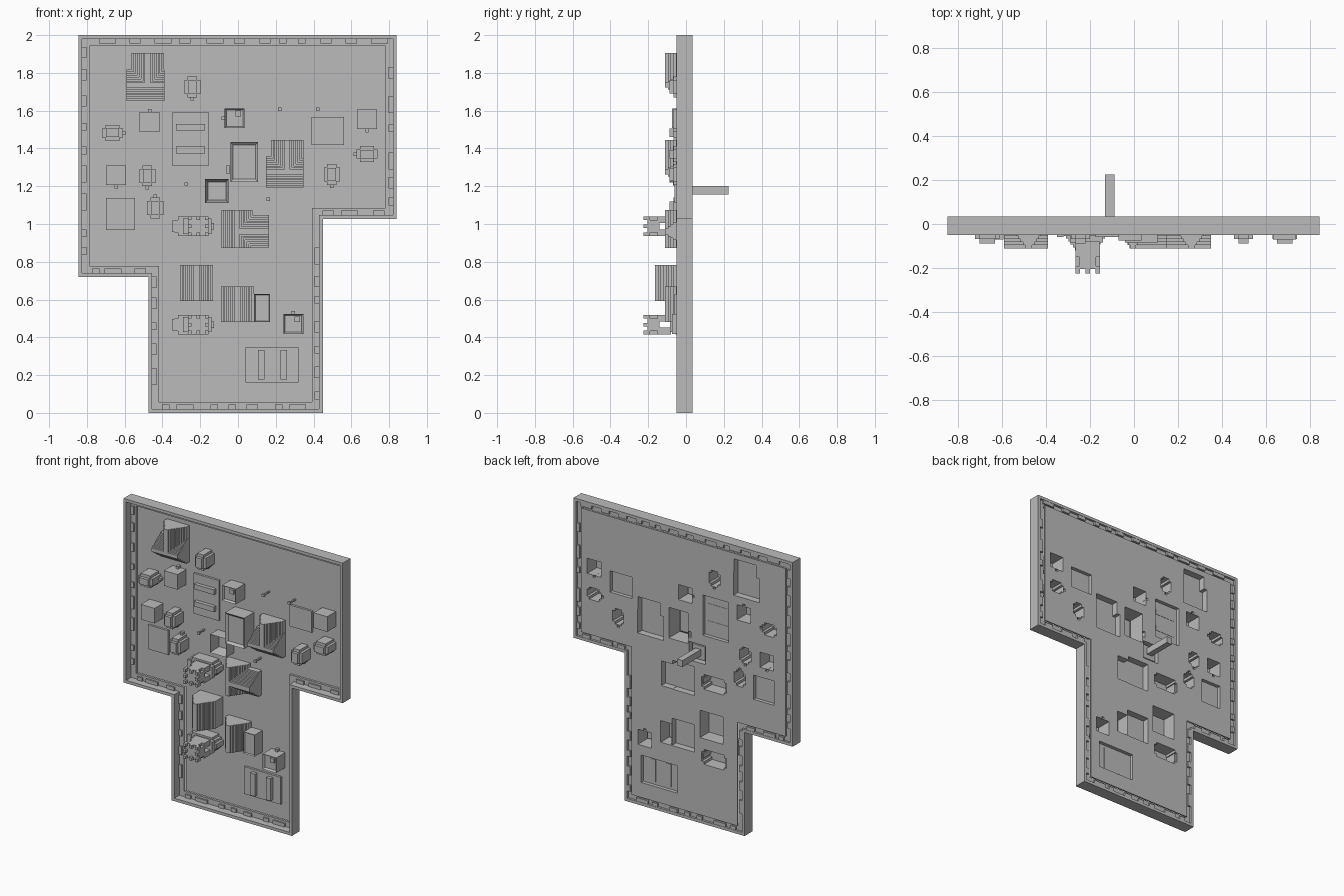
import bpy, bmesh, random

cube = bpy.data.objects.get("Cube")
if cube:
    bpy.data.objects.remove(cube, do_unlink=True)
random.seed(4)

grey = bpy.data.materials.new("plain grey")
grey.use_nodes = True
tone = (0.5, 0.5, 0.5, 1)
grey.diffuse_color = tone
grey.node_tree.nodes["Principled BSDF"].inputs["Base Color"].default_value = tone

BACK, FLOOR = 0.035, 0.025
pockets = []


def add_object(name, bm):
    mesh = bpy.data.meshes.new(name)
    bm.to_mesh(mesh)
    bm.free()
    mesh.materials.append(grey)
    ob = bpy.data.objects.new(name, mesh)
    bpy.context.collection.objects.link(ob)
    return ob


def prism(name, poly, front, back=BACK, open_back=False, inset=None):
    """Extrude an x-z outline along y, with an optional sunken front."""
    bm = bmesh.new()
    f = [bm.verts.new((x, front, z)) for x, z in poly]
    b = [bm.verts.new((x, back, z)) for x, z in poly]
    cap = bm.faces.new(f)
    if not open_back:
        bm.faces.new(b[::-1])
    for i in range(len(poly)):
        j = (i + 1) % len(poly)
        bm.faces.new((f[i], b[i], b[j], f[j]))
    bm.normal_update()
    if inset:
        bmesh.ops.inset_region(bm, faces=[cap], thickness=inset[0], depth=-inset[1])
    return add_object(name, bm)


def shell(name, poly, front, inset=None):
    """Hollow housing, open behind through the floor panel."""
    pockets.append(poly)
    return prism(name, poly, front, BACK, True, inset)


def rect(cx, cz, w, h):
    w, h = w / 2, h / 2
    return [(cx - w, cz - h), (cx + w, cz - h), (cx + w, cz + h), (cx - w, cz + h)]


def plus(cx, cz, w, h, n):
    pts = []
    for sx, sz in ((-1, -1), (1, -1), (1, 1), (-1, 1)):
        a = (cx + sx * w / 2, cz + sz * (h / 2 - n))
        m = (cx + sx * (w / 2 - n), cz + sz * (h / 2 - n))
        c = (cx + sx * (w / 2 - n), cz + sz * h / 2)
        pts += [a, m, c] if sx == sz else [c, m, a]
    return pts


def offset(poly, t):
    """Move a rectangular-cornered outline inwards."""
    out = []
    n = len(poly)
    for i, (x, z) in enumerate(poly):
        px, pz = poly[i - 1]
        qx, qz = poly[(i + 1) % n]
        sign = lambda v: (v > 0) - (v < 0)
        nx = -sign(z - pz) - sign(qz - z)
        nz = sign(x - px) + sign(qx - x)
        out.append((x + t * nx, z + t * nz))
    return out


def ring(name, a, b, front, back):
    bm = bmesh.new()
    loops = [[bm.verts.new((x, y, z)) for x, z in p]
             for p, y in ((a, front), (b, front), (b, back), (a, back))]
    for k in range(4):
        p, q = loops[k], loops[(k + 1) % 4]
        for i in range(len(a)):
            j = (i + 1) % len(a)
            bm.faces.new((p[i], p[j], q[j], q[i]))
    bmesh.ops.recalc_face_normals(bm, faces=bm.faces)
    return add_object(name, bm)


# Case: outer wall, recessed edge channel and locating tabs
outline = [(-.475, 0), (.45, 0), (.45, 1.027), (.84, 1.027),
           (.84, 2), (-.845, 2), (-.845, .72), (-.475, .72)]
ring("outer_wall", outline, offset(outline, .02), -.05, BACK)
ring("edge_channel", offset(outline, .02), offset(outline, .058), .005, .02)
track = offset(outline, .032)
for i, (x, z) in enumerate(track):
    qx, qz = track[(i + 1) % len(track)]
    length = abs(qx - x) + abs(qz - z)
    dx, dz = (qx - x) / length, (qz - z) / length
    t = .06
    while t < length - .06:
        size = random.choice((.04, .06, .09))
        prism("edge_tab", rect(x + dx * t, z + dz * t, abs(dx) * size + abs(dz) * .024,
                               abs(dz) * size + abs(dx) * .024), -.005, .033)
        t += size + random.uniform(.05, .09)
floor = prism("floor_panel", offset(outline, .056), FLOOR)


# Terraced housings
def terraces(name, outline_at, front):
    layers, rise = 7, .014
    base = front + layers * rise
    shell(name + "_base", outline_at(0), base)
    for k in range(1, layers + 1):
        prism(name + "_step", outline_at(k * .01), base - k * rise, base - (k - 1) * rise)


def tee(x0, z0, turned=False):
    def at(s):
        s += .002
        left, right, top = .024 + s, .2 - s, .17 - s
        p = [(0, s), (.2, s), (.2, top), (right, top), (right, .255),
             (left, .255), (left, top), (0, top)]
        if turned:
            p = [(v, .2 - u) for u, v in p]
        return [(x0 + u, z0 + v) for u, v in p]
    return at


terraces("upper_tee_housing", tee(-.59, 1.65), -.11)
terraces("middle_tee_housing", tee(.148, 1.19), -.11)
terraces("turned_tee_housing", tee(-.09, .873, True), -.11)
terraces("tall_ridge_housing", lambda s: rect(-.22, .688, .175 - 2 * s, .19), -.163)
terraces("low_ridge_housing", lambda s: rect(-.003, .575, .175 - 2 * s, .19), -.11)
shell("side_box", rect(.128, .555, .084, .15), -.06, (.008, .008))


# Small housings, each with a wire slot on one side
def wire_slot(cx, cz, w, h, side):
    sx, sz = side
    shell("wire_slot", rect(cx + sx * (w / 2 + .008), cz + sz * (h / 2 + .008), .018, .018), 0)


UP, DOWN, LEFT, RIGHT = (0, 1), (0, -1), (1, 0), (-1, 0)
for cx, cz, side in ((-.468, 1.54, UP), (-.645, 1.258, DOWN), (.683, 1.555, DOWN)):
    shell("square_box", rect(cx, cz, .105, .105), -.07)
    wire_slot(cx, cz, .105, .105, side)
for cx, cz, side in ((-.018, 1.56, RIGHT), (.293, .471, UP)):
    shell("framed_box", rect(cx, cz, .105, .105), -.075, (.012, .015))
    prism("box_button", rect(cx + .02, cz + .025, .03, .03), -.075, -.06)
    wire_slot(cx, cz, .105, .105, side)

TALL, WIDE = (.085, .11), (.11, .085)
for cx, cz, (w, h), side in ((-.242, 1.725, TALL, DOWN), (-.665, 1.482, WIDE, LEFT),
                             (-.48, 1.255, TALL, DOWN), (-.438, 1.085, TALL, UP),
                             (.683, 1.37, WIDE, RIGHT), (.497, 1.262, TALL, DOWN)):
    shell("notched_box", plus(cx, cz, w, h, .018), -.067)
    prism("notched_box_nub", rect(cx, cz, w - .04, h - .04), -.088, -.067)
    wire_slot(cx, cz, w, h, side)

# Screen box and hollow frame
shell("screen_box", rect(.033, 1.328, .148, .213), -.085, (.022, .015))
shell("screen_box_tab", rect(-.053, 1.288, .022, .042), 0)
shell("hollow_frame", rect(-.112, 1.175, .126, .128), -.06, (.022, .08))

# Shallow plates, some with raised bars
plates = ((-.622, 1.053, .155, .168), (.475, 1.493, .17, .148),
          (-.252, 1.45, .195, .28), (.18, .255, .28, .19))
for cx, cz, w, h in plates:
    shell("shallow_plate", rect(cx, cz, w, h), .01)
for d in (-.06, .06):
    prism("plate_bar", rect(-.252, 1.452 + d, .155, .035), -.015, .012)
    prism("plate_bar", rect(.183 + d, .255, .035, .155), -.015, .012)


# Large layered gadgets with projecting knobs
def gadget(cz):
    shell("gadget_base", plus(-.24, cz, .19, .104, .018), -.055)
    prism("gadget_shoulder", rect(-.215, cz, .15, .08), -.085, -.055)
    prism("gadget_lug", rect(-.14, cz, .025, .035), -.055, FLOOR)
    prism("gadget_lug", rect(-.335, cz, .03, .06), -.06, FLOOR)
    for s in (-1, 1):
        prism("gadget_arm", rect(-.21, cz + s * .034, .11, .036), -.15, -.08)
    prism("gadget_head", plus(-.21, cz, .11, .104, .018), -.205, -.14)
    for i in (-1, 0, 1):
        for j in (-1, 0, 1):
            if i or j:
                prism("gadget_knob", rect(-.21 + i * .045, cz + j * .042, .02, .02),
                      -.225, -.19)


for level in (.988, .467):
    gadget(level)

# Pegs on the floor panel and the rear post
for cx, cz in ((.222, 1.608), (.423, 1.608), (-.275, 1.212), (.16, 1.132)):
    prism("peg", rect(cx, cz, .018, .018), -.045, -.03)
    prism("peg_stem", rect(cx, cz, .01, .01), -.03, FLOOR)
prism("rear_post", rect(-.11, 1.178, .042, .045), FLOOR, .225)

# Cut the pockets through the floor panel
cutters = []
for poly in pockets:
    cutter = prism("pocket_cutter", poly, 0, .06)
    cutter.hide_render = True
    cutters.append(cutter)
    cut = floor.modifiers.new("pocket", "BOOLEAN")
    cut.operation = "DIFFERENCE"
    cut.solver = "EXACT"
    cut.object = cutter
graph = bpy.context.evaluated_depsgraph_get()
graph.update()
floor.data = bpy.data.meshes.new_from_object(floor.evaluated_get(graph))
floor.modifiers.clear()
for cutter in cutters:
    bpy.data.objects.remove(cutter, do_unlink=True)
